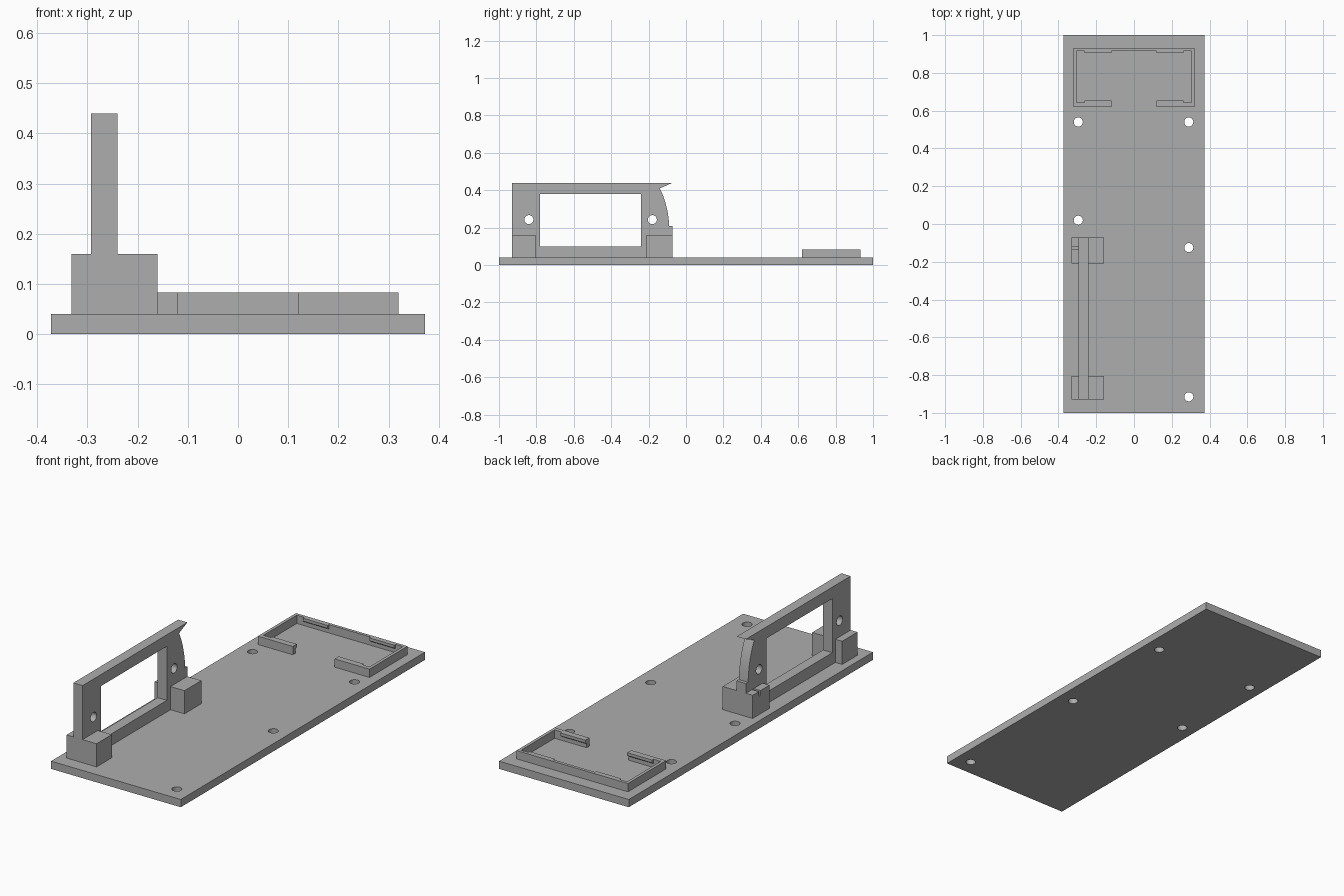
import bpy, bmesh
from math import cos, sin, pi
from mathutils import Matrix

if "Cube" in bpy.data.objects:
    bpy.data.objects.remove(bpy.data.objects["Cube"])

grey = bpy.data.materials.new("plain grey")
grey.use_nodes = True
COLOUR = (0.42, 0.42, 0.42, 1)
grey.diffuse_color = COLOUR
grey.node_tree.nodes["Principled BSDF"].inputs["Base Color"].default_value = COLOUR

UP = Matrix.Identity(4)
# Profile drawn in (y, z) and extruded along x
ACROSS = Matrix(((0, 0, 1, 0), (1, 0, 0, 0), (0, 1, 0, 0), (0, 0, 0, 1)))


def circle(x, y, r=0.024, n=32):
    return [(x + r * cos(2 * pi * i / n), y + r * sin(2 * pi * i / n)) for i in range(n)]


def rect(x0, x1, y0, y1):
    return [(x0, y0), (x1, y0), (x1, y1), (x0, y1)]


def prism(name, loops, low, high, frame=UP):
    """Extrude an outline, with further loops as holes, from low to high."""
    curve = bpy.data.curves.new(name + " profile", 'CURVE')
    curve.dimensions = '2D'
    curve.fill_mode = 'BOTH'
    curve.extrude = (high - low) / 2
    for loop in loops:
        spline = curve.splines.new('POLY')
        spline.points.add(len(loop) - 1)
        for point, (x, y) in zip(spline.points, loop):
            point.co = (x, y, 0, 1)
        spline.use_cyclic_u = True
    temp = bpy.data.objects.new(name + " profile", curve)
    bpy.context.collection.objects.link(temp)
    graph = bpy.context.evaluated_depsgraph_get()
    mesh = bpy.data.meshes.new_from_object(temp.evaluated_get(graph))
    bpy.data.objects.remove(temp)
    bpy.data.curves.remove(curve)

    # Weld caps to sides and place the solid
    bm = bmesh.new()
    bm.from_mesh(mesh)
    bmesh.ops.remove_doubles(bm, verts=bm.verts, dist=0.0001)
    bm.transform(frame @ Matrix.Translation((0, 0, (low + high) / 2)))
    bmesh.ops.recalc_face_normals(bm, faces=bm.faces)
    bm.to_mesh(mesh)
    bm.free()
    mesh.name = name
    mesh.materials.clear()
    mesh.materials.append(grey)
    obj = bpy.data.objects.new(name, mesh)
    bpy.context.collection.objects.link(obj)
    bpy.ops.object.select_all(action='DESELECT')
    obj.select_set(True)
    bpy.context.view_layer.objects.active = obj
    bpy.ops.object.shade_smooth_by_angle(angle=pi / 6)
    return obj


BASE = 0.04

# Base plate with five screw holes
holes = [(-0.295, 0.54), (0.29, 0.54), (-0.295, 0.02), (0.29, -0.125), (0.29, -0.915)]
prism("base_plate", [rect(-0.372, 0.372, -1, 1)] + [circle(*h) for h in holes], 0, BASE)

# Upright frame with window, two cross holes and a hooked rear edge
outline = [(-0.93, BASE), (-0.072, BASE), (-0.072, 0.21), (-0.09, 0.21),
           (-0.093, 0.25), (-0.099, 0.29), (-0.11, 0.335), (-0.124, 0.375),
           (-0.14, 0.41), (-0.072, 0.44), (-0.93, 0.44)]
prism("upright_frame",
      [outline, rect(-0.78, -0.24, 0.1, 0.38), circle(-0.84, 0.243), circle(-0.18, 0.243)],
      -0.293, -0.24, ACROSS)

# Foot blocks either side of the frame; one has a narrow slot in its top
TOP = 0.16
front_foot = rect(-0.93, -0.805, BASE, TOP)
rear_foot = rect(-0.21, -0.072, BASE, TOP)
slot = [(-0.122, TOP), (-0.122, 0.135), (-0.136, 0.135), (-0.136, TOP)]
slotted_foot = rear_foot[:3] + slot + rear_foot[3:]
prism("front_foot_inner", [front_foot], -0.24, -0.16, ACROSS)
prism("front_foot_outer", [front_foot], -0.332, -0.293, ACROSS)
prism("rear_foot_inner", [rear_foot], -0.24, -0.16, ACROSS)
prism("rear_foot_outer", [slotted_foot], -0.332, -0.293, ACROSS)

# Tray wall, open in the middle of its front side
RIM = 0.083
half = [(0.12, 0.642), (0.12, 0.62), (0.32, 0.62), (0.32, 0.932)]
inner = [(0.304, 0.916), (0.304, 0.642)]
wall = half + [(-x, y) for x, y in reversed(half)]
wall += [(-x, y) for x, y in reversed(inner)] + inner
prism("tray_wall", [wall], BASE, RIM)

# Four snap lips along the top of the tray wall
for side, (a, b) in (("left", (0.12, 0.262)), ("right", (-0.262, -0.12))):
    for place, y, step in (("front", 0.642, 0.011), ("back", 0.916, -0.011)):
        lip = [(y, 0.06), (y + step, 0.068), (y + step, RIM), (y, RIM)]
        prism(f"{place}_{side}_lip", [lip], a, b, ACROSS)
